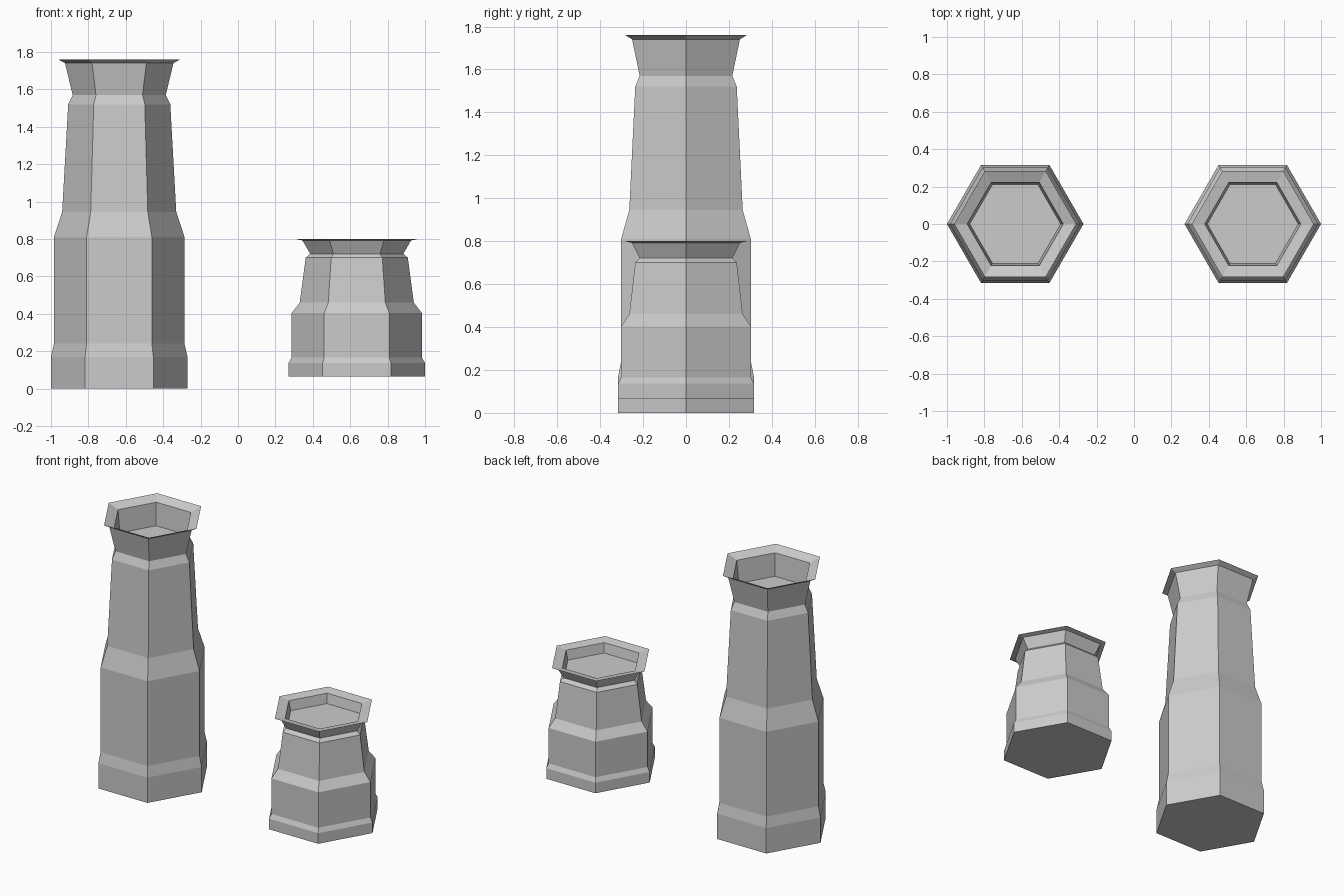
import bpy, bmesh
from math import cos, sin, pi

if "Cube" in bpy.data.objects:
    bpy.data.objects.remove(bpy.data.objects["Cube"])

# (radius, height): outer wall, flared rim, inner lip, recessed floor
PROFILE = [(0.365, 0), (0.365, 0.17), (0.349, 0.24), (0.349, 0.81),
           (0.305, 0.945), (0.273, 1.52), (0.249, 1.57), (0.29, 1.74),
           (0.326, 1.76), (0.257, 1.732), (0.243, 1.58)]


def planter(name, x, z, z_scale):
    """Six-sided vessel made by stacking hexagonal rings."""
    bm = bmesh.new()
    rings = [[bm.verts.new((r * cos(k * pi / 3), r * sin(k * pi / 3), h * z_scale))
              for k in range(6)] for r, h in PROFILE]
    for a, b in zip(rings, rings[1:]):
        for k in range(6):
            n = (k + 1) % 6
            bm.faces.new((a[k], a[n], b[n], b[k]))
    bm.faces.new(rings[0][::-1])   # underside
    bm.faces.new(rings[-1])        # floor inside the rim
    bmesh.ops.recalc_face_normals(bm, faces=bm.faces)
    mesh = bpy.data.meshes.new(name)
    bm.to_mesh(mesh)
    bm.free()
    obj = bpy.data.objects.new(name, mesh)
    obj.location = (x, 0, z)
    bpy.context.collection.objects.link(obj)


# Tall planter, and the same shape squashed in height
planter("tall_planter", -0.635, 0, 1)
planter("short_planter", 0.635, 0.065, 0.4176)
